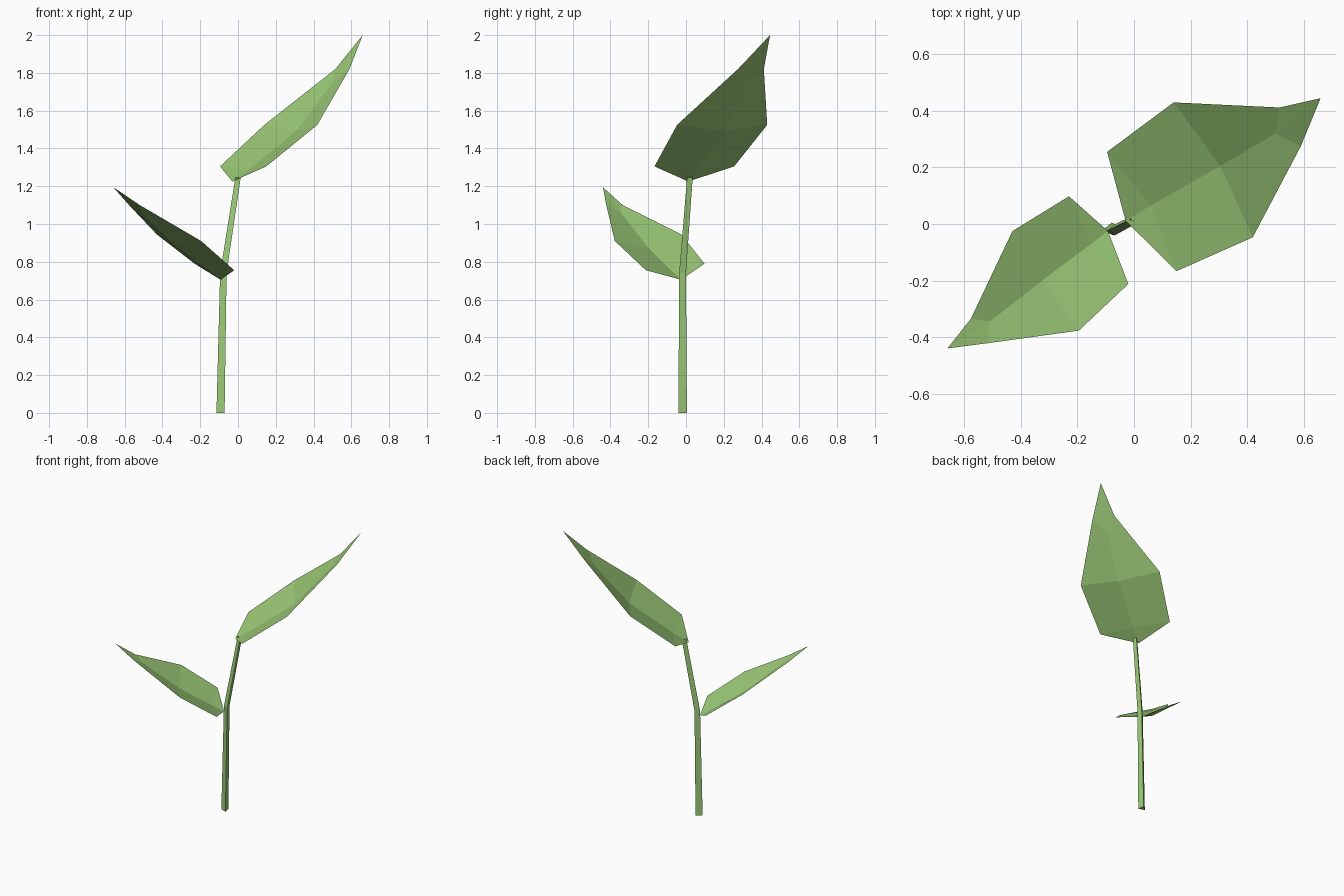
import bpy
import math

if "Cube" in bpy.data.objects:
    bpy.data.objects.remove(bpy.data.objects["Cube"])

# One green for the whole sprout
green = bpy.data.materials.new("leaf green")
green.diffuse_color = (0.33, 0.59, 0.185, 1.0)
green.use_nodes = True
green.node_tree.nodes["Principled BSDF"].inputs["Base Color"].default_value = green.diffuse_color


def make_object(name, verts, faces):
    mesh = bpy.data.meshes.new(name)
    mesh.from_pydata(verts, [], faces)
    mesh.materials.append(green)
    mesh.update()
    obj = bpy.data.objects.new(name, mesh)
    bpy.context.collection.objects.link(obj)
    return obj


def make_leaf(name, base, tip, rows):
    """Folded sheet: rows of (left edge, midrib, right edge) between base and tip."""
    verts = [base] + [p for row in rows for p in row] + [tip]
    end = len(verts) - 1
    faces = [(0, 2, 1), (0, 3, 2)]
    for i in range(len(rows) - 1):
        a, b = 1 + 3 * i, 4 + 3 * i
        faces += [(a, a + 1, b + 1, b), (a + 1, a + 2, b + 2, b + 1)]
    a = end - 3
    faces += [(a, a + 1, end), (a + 1, a + 2, end)]
    # The first midrib point sits at the base, so the broad panels stay quads
    return make_object(name, verts, faces)


# Stem: tapering three-sided tube with a bend at the lower leaf
rings = [((-0.088, -0.020, 0.0), 0.0265),
         ((-0.074, -0.020, 0.74), 0.021),
         ((0.003, 0.019, 1.245), 0.0175)]
verts, faces = [], [(2, 1, 0)]
for (x, y, z), r in rings:
    for deg in (190, 310, 70):
        a = math.radians(deg)
        verts.append((x + r * math.cos(a), y + r * math.sin(a), z))
for i in range(len(rings) - 1):
    for j in range(3):
        k = (j + 1) % 3
        faces.append((3 * i + j, 3 * i + k, 3 * i + 3 + k, 3 * i + 3 + j))
faces.append((6, 7, 8))
make_object("stem", verts, faces)

# Upper, larger leaf
make_leaf("upper_leaf", (-0.03, 0.012, 1.225), (0.66, 0.445, 2.0), [
    ((-0.095, 0.255, 1.305), (0.06, 0.065, 1.29), (0.15, -0.167, 1.305)),
    ((0.14, 0.43, 1.525), (0.305, 0.205, 1.49), (0.42, -0.047, 1.525)),
    ((0.515, 0.412, 1.82), (0.50, 0.32, 1.75), (0.59, 0.275, 1.82)),
])

# Lower, smaller leaf
make_leaf("lower_leaf", (-0.092, -0.025, 0.705), (-0.66, -0.44, 1.195), [
    ((-0.02, -0.212, 0.755), (-0.15, -0.069, 0.745), (-0.23, 0.098, 0.79)),
    ((-0.195, -0.377, 0.91), (-0.325, -0.20, 0.875), (-0.43, -0.025, 0.945)),
    ((-0.52, -0.422, 1.10), (-0.51, -0.345, 1.06), (-0.577, -0.335, 1.10)),
])
